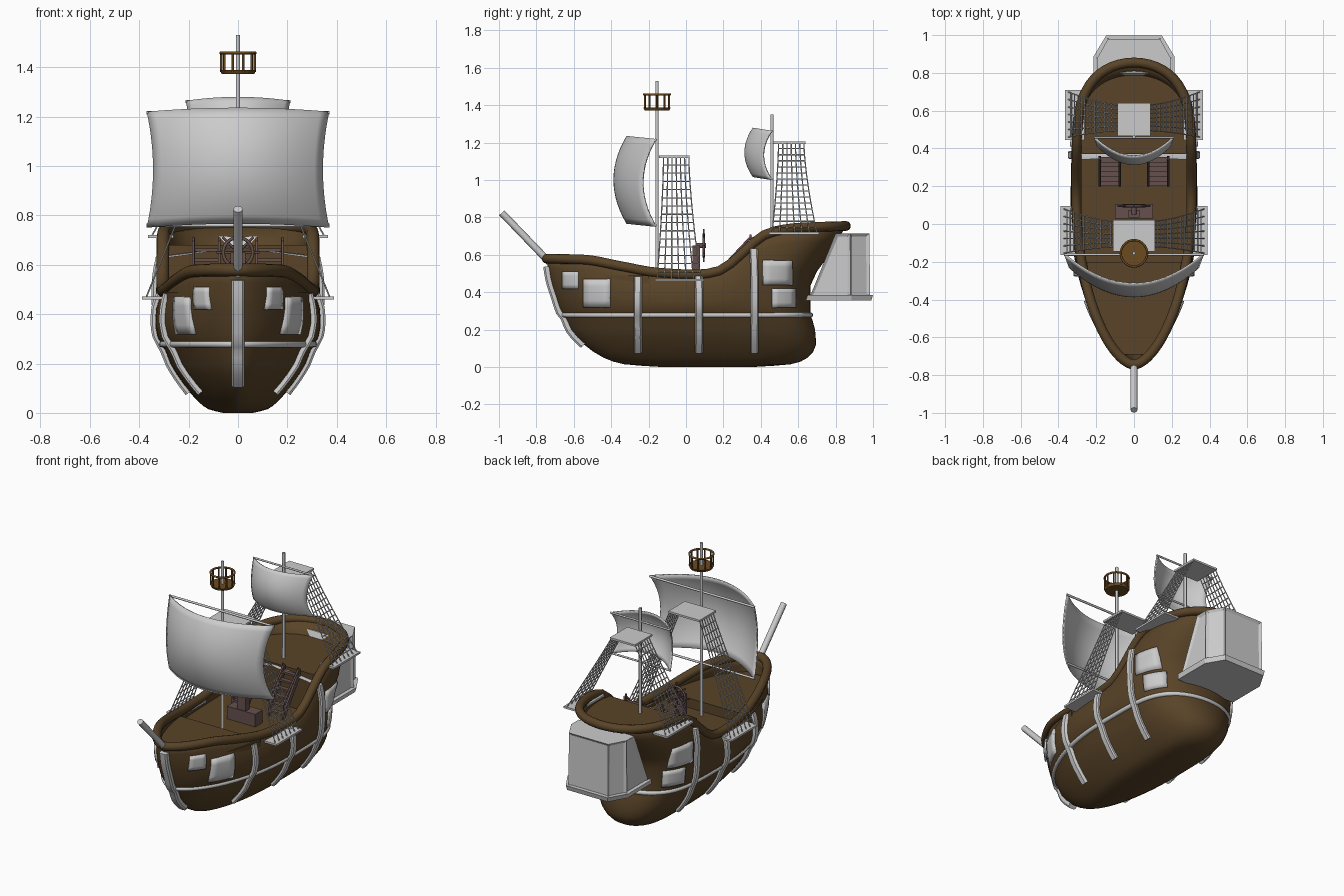
import bpy, bmesh, math
from mathutils import Vector as V
from mathutils.bvhtree import BVHTree

if "Cube" in bpy.data.objects:
    bpy.data.objects.remove(bpy.data.objects["Cube"])


def material(name, rgb):
    m = bpy.data.materials.new(name)
    m.diffuse_color = (*rgb, 1)
    m.use_nodes = True
    m.node_tree.nodes["Principled BSDF"].inputs["Base Color"].default_value = m.diffuse_color
    return m


BROWN = material("dark_wood", (0.10, 0.057, 0.021))
ORANGE = material("warm_wood", (0.15, 0.07, 0.015))
RED = material("red_wood", (0.13, 0.08, 0.075))


def mesh(name, verts, faces, mat=None, smooth=None, thick=0, mirror=False):
    me = bpy.data.meshes.new(name)
    me.from_pydata([tuple(v) for v in verts], [], faces)
    ob = bpy.data.objects.new(name, me)
    bpy.context.collection.objects.link(ob)
    if mat:
        me.materials.append(mat)
    if smooth:
        bpy.ops.object.select_all(action='DESELECT')
        ob.select_set(True)
        bpy.context.view_layer.objects.active = ob
        bpy.ops.object.shade_smooth_by_angle(angle=math.radians(smooth))
    if thick:
        m = ob.modifiers.new("thickness", 'SOLIDIFY')
        m.thickness, m.offset = thick, -1
    if mirror:
        ob.modifiers.new("mirror", 'MIRROR')
    return ob


def prism(name, low, high, mat=None, **kw):
    n = len(low)
    faces = [(i, (i + 1) % n, n + (i + 1) % n, n + i) for i in range(n)]
    faces += [tuple(range(n))[::-1], tuple(range(n, 2 * n))]
    return mesh(name, list(low) + list(high), faces, mat, **kw)


def box(name, x, y, z, mat=None, **kw):
    plan = [(x[0], y[0]), (x[1], y[0]), (x[1], y[1]), (x[0], y[1])]
    return prism(name, [(*p, z[0]) for p in plan], [(*p, z[1]) for p in plan], mat, **kw)


def tube(name, paths, r, mat=None, cyclic=False, res=2):
    cu = bpy.data.curves.new(name, 'CURVE')
    cu.dimensions, cu.bevel_depth, cu.bevel_resolution, cu.use_fill_caps = '3D', r, res, True
    for path in paths:
        sp = cu.splines.new('POLY')
        sp.points.add(len(path) - 1)
        for p, c in zip(sp.points, path):
            p.co = (*c, 1)
        sp.use_cyclic_u, sp.use_smooth = cyclic, True
    ob = bpy.data.objects.new(name, cu)
    bpy.context.collection.objects.link(ob)
    if mat:
        cu.materials.append(mat)


def grid(nu, nv):
    return [(a * nv + b, (a + 1) * nv + b, (a + 1) * nv + b + 1, a * nv + b + 1)
            for a in range(nu - 1) for b in range(nv - 1)]


def spline(xs, ys, x):
    """Smooth interpolation without overshoot."""
    i = max(j for j in range(len(xs) - 1) if j == 0 or xs[j] <= x)
    d = [(ys[j + 1] - ys[j]) / (xs[j + 1] - xs[j]) for j in range(len(xs) - 1)]

    def m(j):
        if j == 0 or j == len(d):
            return d[min(j, len(d) - 1)]
        return 0 if d[j - 1] * d[j] <= 0 else 2 * d[j - 1] * d[j] / (d[j - 1] + d[j])
    h = xs[i + 1] - xs[i]
    u = min(1, max(0, (x - xs[i]) / h))
    return ((2*u**3 - 3*u*u + 1) * ys[i] + (u**3 - 2*u*u + u) * h * m(i)
            + (3*u*u - 2*u**3) * ys[i + 1] + (u**3 - u*u) * h * m(i + 1))


# Hull: stacked plan outlines (height, sheer share, bow y, stern y, half width)
SHEER_Y = [-.76, -.55, -.35, -.15, .05, .15, .25, .35, .45, .6, .87]
SHEER_Z = [.58, .575, .54, .505, .495, .505, .56, .655, .72, .745, .755]
LEVELS = [(0, 0, -.12, .35, .06), (.015, 0, -.33, .56, .12), (.05, 0, -.44, .65, .165),
          (.12, 0, -.545, .695, .225), (.2, 0, -.62, .69, .275), (.28, 0, -.66, .665, .31),
          (.28, .33, -.70, .665, .335), (.28, .66, -.73, .76, .332), (.28, 1, -.745, .855, .305)]


def hull_point(t, s):
    z0, f, yb, ys, w = (spline(range(9), [l[c] for l in LEVELS], t) for c in range(5))
    if s < .55:
        k = (1 - (1 - s / .55) ** 2) ** .6
    else:
        k = math.sqrt(max(0, 1 - ((s - .55) / .45) ** 5))
    y = yb + (ys - yb) * s
    return V((w * k, y, z0 * (1 - f) + f * spline(SHEER_Y, SHEER_Z, y)))


def ring(t, n=40):
    half = [hull_point(t, (1 - math.cos(math.pi * i / n)) / 2) for i in range(n + 1)]
    return half + [V((-p.x, p.y, p.z)) for p in half[-2:0:-1]]


rings = [ring(i / 2) for i in range(17)]
N = len(rings[0])
verts = [p for r in rings for p in r]
faces = [(a * N + i, a * N + (i + 1) % N, (a + 1) * N + (i + 1) % N, (a + 1) * N + i)
         for a in range(16) for i in range(N)] + [tuple(range(N))[::-1]]
mesh("hull", verts, faces, BROWN, 50, thick=.02)
tube("top_rail", [rings[-1]], .026, BROWN, True, 4)
tube("hull_band", [ring(4.9)], .014, None, True)
bvh = BVHTree.FromPolygons(verts, faces)


def side_hit(y, z):
    p, n, _, _ = bvh.ray_cast(V((1, y, z)), V((-1, 0, 0)))
    return (p, n) if p else (V((0, y, z)), V((1, 0, 0)))


# Decks and bulkhead
for name, y0, y1, z, h in (("fore_deck", -.69, -.2, .49, .07), ("main_deck", -.3, .42, .43, .03),
                           ("aft_deck", .37, .79, .68, .02)):
    edge = []
    for i in range(17):
        y = y0 + (y1 - y0) * i / 16
        edge.append((max(.01, side_hit(y, z - h)[0].x - .006), y))
    plan = edge + [(-x, y) for x, y in edge[::-1]]
    prism(name, [(*p, z - h) for p in plan], [(*p, z) for p in plan], BROWN)
box("aft_bulkhead", (-.3, .3), (.37, .39), (.42, .67), BROWN)


# Hull straps and stem
def strip(name, pts, normals, side, w, h, mirror=False):
    v = []
    for p, n in zip(pts, normals):
        for a, b in ((-1, -.01), (-1, h * .6), (-.7, h), (.7, h), (1, h * .6), (1, -.01)):
            v.append(p + side * (a * w / 2) + n * b)
    f = [(k * 6 + i, k * 6 + (i + 1) % 6, k * 6 + 6 + (i + 1) % 6, k * 6 + 6 + i)
         for k in range(len(pts) - 1) for i in range(6)]
    f += [tuple(range(6))[::-1], tuple(range(len(v) - 6, len(v)))]
    mesh(name, v, f, None, 35, mirror=mirror)


for i, (y, top) in enumerate(((-.255, .48), (.07, .48), (.365, .67))):
    hits = [side_hit(y, .085 + (top - .085) * k / 14) for k in range(15)]
    strip(f"hull_strap_{i + 1}", [h[0] for h in hits], [h[1] for h in hits], V((0, 1, 0)), .042, .02, True)
stem = [hull_point(3 + 4.6 * k / 14, 0) for k in range(15)]
norm = []
for k in range(15):
    d = stem[min(k + 1, 14)] - stem[max(k - 1, 0)]
    norm.append(V((0, -d.z, d.y)).normalized())
strip("stem", stem, norm, V((1, 0, 0)), .052, .024)

# Side hatches
for i, (y0, y1, z0, z1) in enumerate(((-.655, -.575, .42, .51), (-.545, -.405, .32, .47),
                                      (.41, .565, .44, .57), (.46, .58, .32, .42))):
    v = []
    for a in range(5):
        for b in range(5):
            p, n = side_hit(y0 + (y1 - y0) * a / 4, z0 + (z1 - z0) * b / 4)
            v.append(p + n * .012)
    mesh(f"hatch_{i + 1}", v, grid(5, 5), None, 40, thick=.024, mirror=True)

# Stern cabin with recessed panels
def cabin_plan(g, y0, z):
    half = [(.2 + g, y0), (.2 + g, .88 + g * .5), (.14 + g * .5, .985 + g)]
    return [(x, y, z) for x, y in half] + [(-x, y, z) for x, y in half[::-1]]


cabin = prism("stern_cabin", cabin_plan(0, .66, .37), cabin_plan(-.005, .8, .715))
bm = bmesh.new()
bm.from_mesh(cabin.data)
bm.faces.ensure_lookup_table()
bmesh.ops.inset_individual(bm, faces=[bm.faces[i] for i in (0, 1, 2, 3, 4)], thickness=.022, depth=-.01)
bm.to_mesh(cabin.data)
prism("cabin_base", cabin_plan(.006, .64, .355), cabin_plan(.014, .65, .385))

# Masts, bowsprit and yards
tube("main_mast", [[(0, -.155, .42), (0, -.155, 1.53)]], .009)
tube("aft_mast", [[(0, .46, .66), (0, .46, 1.35)]], .009)
tube("bowsprit", [[(0, -.73, .56), (0, -.985, .825)]], .019)
tube("main_yards", [[(-.37, -.162, z), (.37, -.162, z)] for z in (.76, 1.215)], .007)
tube("aft_yards", [[(-.212, .457, z), (.212, .457, z)] for z in (1.005, 1.262)], .006)


# Sails: bellied forward and pinched at mid height
def sail(name, y, z, w, h, belly, bow):
    v = []
    for a in range(21):
        for b in range(15):
            u, t = a / 10 - 1, b / 7 - 1
            v.append((w * u * (1 - .07 * (1 - t * t)), y - belly * (1 - u * u) - bow * (1 - t * t),
                      z + h * t + .016 * (1 - u * u)))
    mesh(name, v, grid(21, 15), None, 40, thick=.008)


sail("main_sail", -.163, .985, .37, .235, .155, .07)
sail("aft_sail", .457, 1.132, .212, .132, .1, .045)

# Crow's nest
def circle(r, z, n=20):
    return [(r * math.cos(2 * math.pi * i / n), -.155 + r * math.sin(2 * math.pi * i / n), z) for i in range(n)]


prism("nest_floor", circle(.066, 1.372), circle(.074, 1.388), ORANGE)
tube("nest_rim", [circle(.07, 1.458, 30)], .006, ORANGE, True)
tube("nest_posts", [[a, b] for a, b in zip(circle(.068, 1.38, 10), circle(.068, 1.46, 10))], .005, ORANGE)

# Shrouds: top platforms, side boards and rope nets
for name, px, py, pz, bx, by, bz, nt, nb in (
        ("main", .11, (-.145, .02), 1.125, (.29, .388), (-.165, .095), .465, (-.12, .015), (-.155, .08)),
        ("aft", .088, (.465, .64), 1.2, (.262, .365), (.445, .71), .715, (.495, .63), (.46, .7))):
    box(name + "_platform", (-px, px), py, (pz - .006, pz + .006))
    box(name + "_side_board", bx, by, (bz - .006, bz + .006), mirror=True)

    def rope(sgn, a, b):
        # a runs across the net, b up the net
        y0, y1 = (nb[k] + (nt[k] - nb[k]) * (1 - (1 - b) ** 1.5) for k in (0, 1))
        x = bx[1] - .015 + (px - .005 - bx[1] + .015) * b
        return (sgn * x, y0 + (y1 - y0) * a, bz + (pz - bz) * b)
    ropes = []
    for sgn in (-1, 1):
        ropes += [[rope(sgn, a / 6, b / 8) for b in range(9)] for a in range(7)]
        ropes += [[rope(sgn, 0, b / 15), rope(sgn, 1, b / 15)] for b in range(1, 15)]
    tube(name + "_shrouds", ropes, .0033, None, False, 1)

# Stairs up to the aft deck
for i in range(6):
    y, z = .215 + .025 * i, .46 + .04 * i
    box(f"stair_tread_{i + 1}", (.075, .18), (y - .014, y + .014), (z - .006, z + .006), RED, mirror=True)
for x in (.07, .175):
    prism("stair_stringer", [(x, .2, .43), (x + .012, .2, .43), (x + .012, .36, .65), (x, .36, .65)],
          [(x, .2, .48), (x + .012, .2, .48), (x + .012, .36, .7), (x, .36, .7)], RED, mirror=True)
rails = []
for x in (-.181, -.076, .076, .181):
    rails += [[(x, .205, .43), (x, .205, .55)], [(x, .345, .65), (x, .345, .71)], [(x, .2, .54), (x, .35, .7)]]
tube("stair_rails", rails, .006, RED)

# Steering wheel on its stand
box("wheel_base", (-.1, .1), (.03, .105), (.42, .51), RED)
box("wheel_stand", (-.03, .03), (.035, .075), (.5, .65), RED)
dirs = [(math.cos(math.pi * i / 12), math.sin(math.pi * i / 12)) for i in range(24)]
tube("wheel_rim", [[(.06 * c, .095, .65 + .06 * s) for c, s in dirs]], .007, RED, True)
tube("wheel_spokes", [[(0, .095, .65), (.088 * c, .095, .65 + .088 * s)] for c, s in dirs[::3]], .005, RED)
tube("wheel_axle", [[(0, .05, .65), (0, .107, .65)]], .014, RED)
